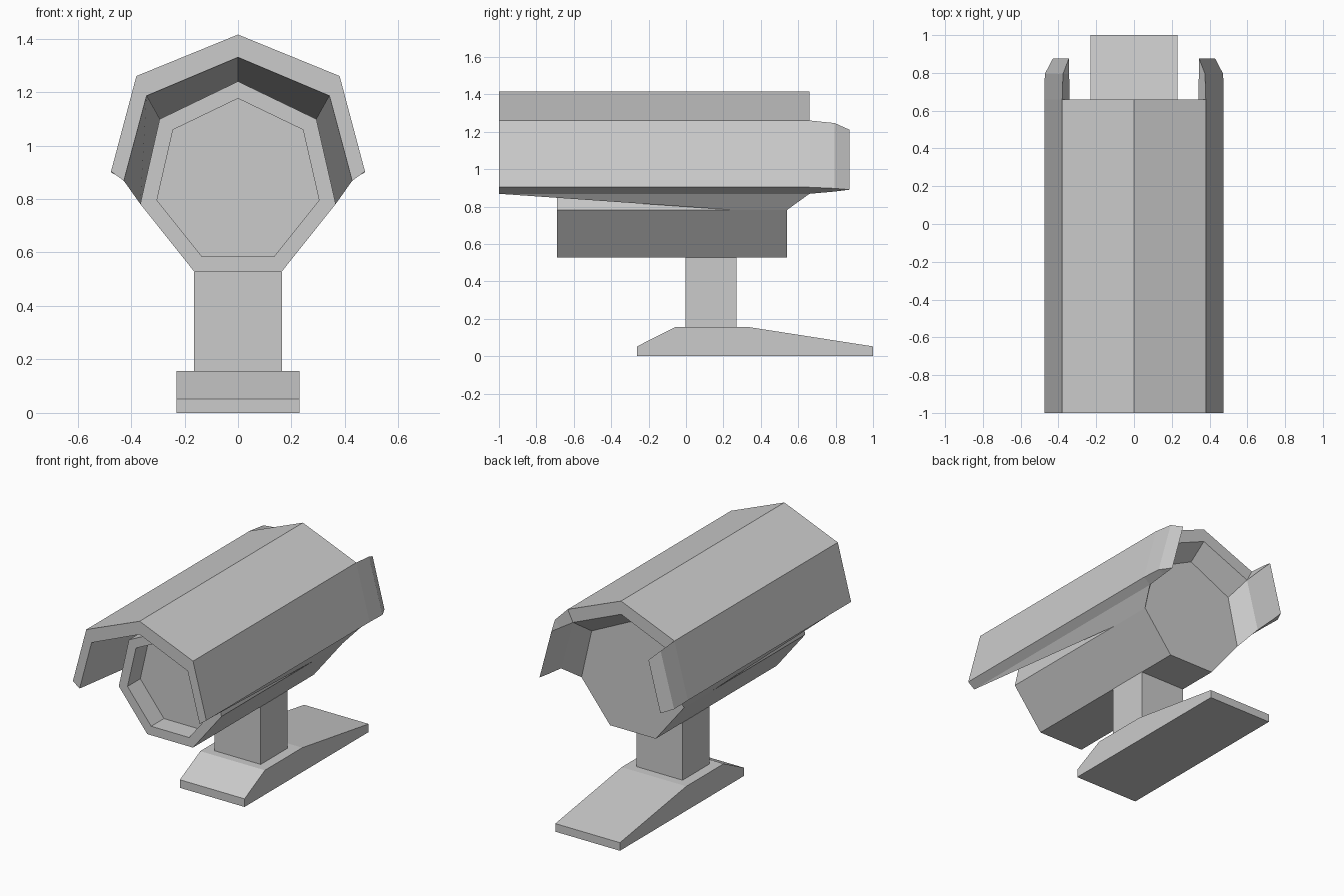
import bpy, bmesh
from math import sin, cos, tau

if "Cube" in bpy.data.objects:
    bpy.data.objects.remove(bpy.data.objects["Cube"])


def loft(name, rings):
    """Skin a series of closed rings of 3D points and cap both ends."""
    bm = bmesh.new()
    loops = [[bm.verts.new(p) for p in ring] for ring in rings]
    n = len(loops[0])
    for a, b in zip(loops, loops[1:]):
        for i in range(n):
            j = (i + 1) % n
            bm.faces.new((a[i], a[j], b[j], b[i]))
    bm.faces.new(loops[0])
    bm.faces.new(loops[-1])
    bmesh.ops.remove_doubles(bm, verts=bm.verts, dist=0.0005)
    bmesh.ops.recalc_face_normals(bm, faces=bm.faces)
    mesh = bpy.data.meshes.new(name)
    bm.to_mesh(mesh)
    bm.free()
    obj = bpy.data.objects.new(name, mesh)
    bpy.context.collection.objects.link(obj)
    return obj


def at_y(profile, y):
    return [(x, y, z) for x, z in profile]


def heptagon(r, zc=0.865):
    return [(r * sin(i * tau / 7), zc + r * cos(i * tau / 7)) for i in range(7)]


def arch(half):
    """Mirror right-hand points (apex first) into a left-to-right arch."""
    return [(-x, z) for x, z in half[:0:-1]] + half


# Seven-sided housing with a recessed front window
body, window = heptagon(0.375), heptagon(0.311)
loft("housing", [at_y(window, -0.56), at_y(window, -0.69),
                 at_y(body, -0.69), at_y(body, 0.54)])

# Sun shield: its inside tapers down onto the housing
outer = [(0, 1.415), (0.38, 1.26), (0.475, 0.903)]
inner = [(0, 1.33), (0.342, 1.186), (0.427, 0.868)]
lip = inner[-1]
snug = body[:3]


def shield_ring(inside, y):
    loop = arch(outer) + [lip] + arch(inside)[::-1] + [(-lip[0], lip[1])]
    return at_y(loop, y)


loft("sun_shield", [shield_ring(inner, -1), shield_ring(snug, 0.25),
                    shield_ring(snug, 0.54), shield_ring(inner, 0.66)])

# Side flaps reaching past the back of the shield, bevelled to an edge
flap = loft("side_flaps", [
    at_y([outer[1], outer[2], inner[2], inner[1]], 0.66),
    at_y([(0.376, 1.246), (0.472, 0.897), (0.43, 0.88), (0.343, 1.202)], 0.795),
    at_y([(0.345, 1.21), (0.43, 0.89), (0.43, 0.89), (0.345, 1.21)], 0.875)])
flap.modifiers.new("Mirror", 'MIRROR')

# Stem
bpy.ops.mesh.primitive_cube_add(size=1, location=(0, 0.133, 0.34))
stem = bpy.context.object
stem.name = "stem"
stem.scale = (0.328, 0.272, 0.375)

# Wedge-shaped foot
foot = [(-0.262, 0), (-0.262, 0.052), (-0.055, 0.157),
        (0.325, 0.157), (1, 0.052), (1, 0)]
loft("foot", [[(x, y, z) for y, z in foot] for x in (-0.23, 0.23)])
